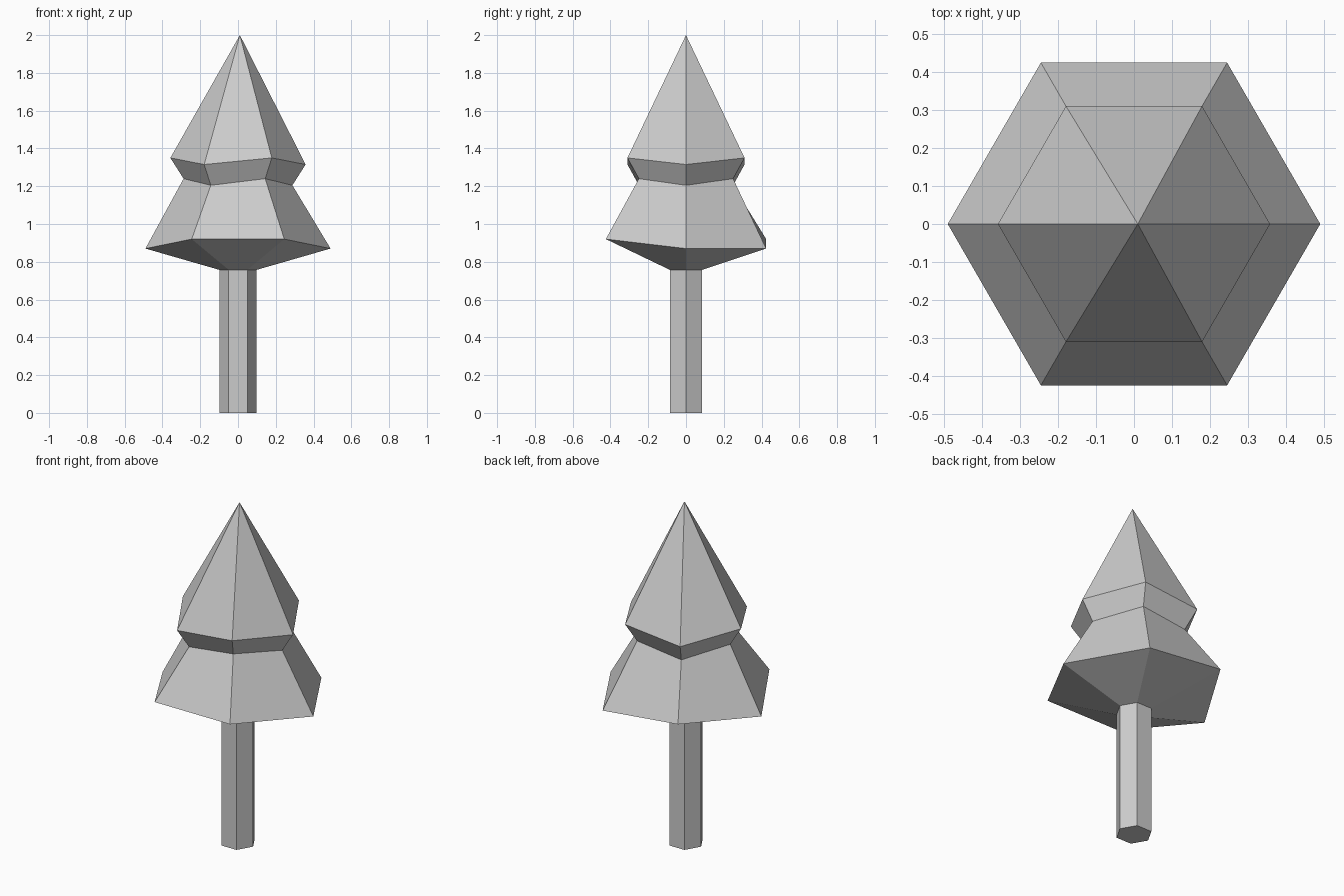
import bpy, bmesh
from math import cos, sin, pi

if "Cube" in bpy.data.objects:
    bpy.data.objects.remove(bpy.data.objects["Cube"])

SIDES = 6


def ring(bm, radius, heights):
    """Hexagonal ring whose corner heights may vary."""
    return [bm.verts.new((radius * cos(i * 2 * pi / SIDES),
                          radius * sin(i * 2 * pi / SIDES), z))
            for i, z in enumerate(heights)]


def bridge(bm, low, high):
    for i in range(SIDES):
        j = (i + 1) % SIDES
        bm.faces.new((low[i], low[j], high[j], high[i]))


def finish(bm, name):
    bmesh.ops.recalc_face_normals(bm, faces=bm.faces)
    mesh = bpy.data.meshes.new(name)
    bm.to_mesh(mesh)
    bm.free()
    obj = bpy.data.objects.new(name, mesh)
    bpy.context.collection.objects.link(obj)


# Trunk: hexagonal post, closed at the ground, open where the foliage joins
bm = bmesh.new()
base = ring(bm, 0.098, [0] * SIDES)
bridge(bm, base, ring(bm, 0.098, [0.757] * SIDES))
bm.faces.new(base[::-1])
finish(bm, "trunk")

# Foliage: two tiers with uneven zigzag rims, ending in a point
bm = bmesh.new()
profile = [
    (0.098, [0.757] * SIDES),
    (0.49, [0.87, 0.87, 0.92, 0.87, 0.92, 0.92]),
    (0.288, [1.205, 1.24] * 3),
    (0.358, [1.315, 1.35] * 3),
]
rings = [ring(bm, r, h) for r, h in profile]
for low, high in zip(rings, rings[1:]):
    bridge(bm, low, high)
tip = bm.verts.new((0.01, 0, 2))
for i in range(SIDES):
    bm.faces.new((rings[-1][i], rings[-1][(i + 1) % SIDES], tip))
finish(bm, "foliage")
